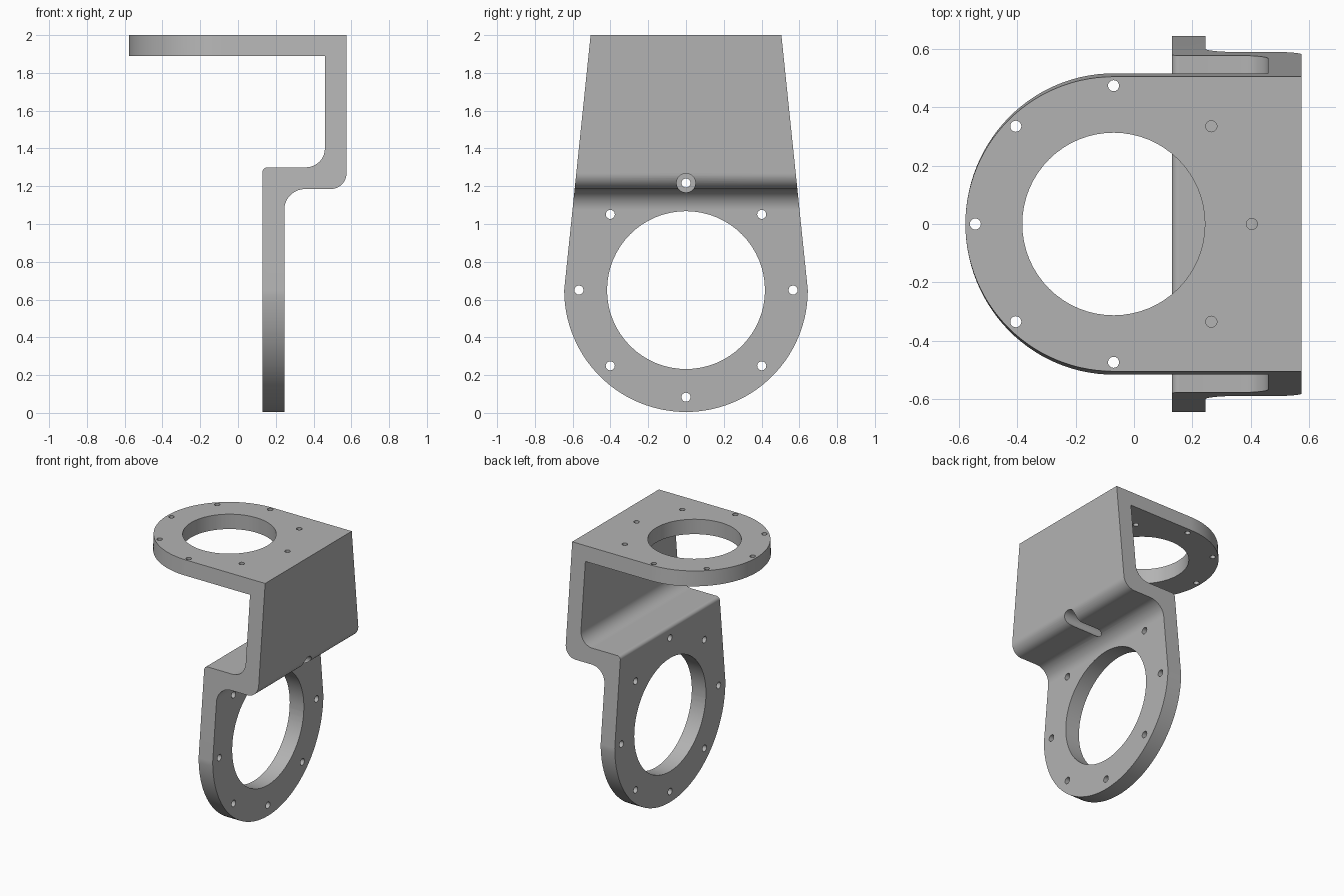
import bpy, bmesh
from math import sin, cos, pi, sqrt
from mathutils import Matrix, Vector

old = bpy.data.objects.get("Cube")
if old:
    bpy.data.objects.remove(old)

# Main dimensions
DISC_Z, DISC_R = 0.65, 0.645       # lower round flange
ARC_X, ARC_R = -0.07, 0.508        # rounded nose of the top plate
STEPS = 28

grey = bpy.data.materials.new("grey metal")
grey.use_nodes = True
colour = (0.45, 0.45, 0.45, 1)
grey.diffuse_color = colour
grey.node_tree.nodes["Principled BSDF"].inputs["Base Color"].default_value = colour


def half_width(x, z):
    """Half width of the bracket at a point of its side profile."""
    if z < DISC_Z:
        return sqrt(max(0, DISC_R ** 2 - (z - DISC_Z) ** 2))
    w = DISC_R - 0.14 * (z - DISC_Z) / (2 - DISC_Z)
    if x < ARC_X:
        w *= sqrt(max(0, 1 - ((x - ARC_X) / ARC_R) ** 2))
    return w


def arc(cx, cz, r, start, end, n=10):
    angles = [start + (end - start) * i / n for i in range(n + 1)]
    return [(cx + r * cos(a), cz + r * sin(a)) for a in angles]


# Side profile as matching points on the two skins of the sheet
pairs = []
for i in range(STEPS + 1):
    z = DISC_Z - DISC_R * cos(pi / 2 * i / STEPS)
    pairs.append(((0.245, z), (0.13, z)))
pairs += zip(arc(0.355, 1.075, 0.11, pi, pi / 2), arc(0.155, 1.275, 0.025, pi, pi / 2))
pairs += zip(arc(0.49, 1.27, 0.085, -pi / 2, 0), arc(0.36, 1.40, 0.10, -pi / 2, 0))
pairs.append(((0.575, 2), (0.46, 1.89)))
for i in range(STEPS + 1):
    x = ARC_X - ARC_R * sin(pi / 2 * i / STEPS)
    pairs.append(((x, 2), (x, 1.89)))

# Bracket body: a loft of four-cornered sections along the profile
bm = bmesh.new()
sections = []
for a, b in pairs:
    sections.append([bm.verts.new((x, s * half_width(x, z), z))
                     for (x, z), s in ((a, -1), (a, 1), (b, 1), (b, -1))])
for p, q in zip(sections, sections[1:]):
    for i in range(4):
        j = (i + 1) % 4
        bm.faces.new((p[i], p[j], q[j], q[i]))
bm.faces.new(sections[0])
bm.faces.new(sections[-1])
bmesh.ops.remove_doubles(bm, verts=bm.verts, dist=1e-4)
bmesh.ops.dissolve_degenerate(bm, dist=1e-5, edges=bm.edges)
bmesh.ops.recalc_face_normals(bm, faces=bm.faces)
mesh = bpy.data.meshes.new("bracket")
bm.to_mesh(mesh)
bm.free()
mesh.materials.append(grey)
bracket = bpy.data.objects.new("bracket", mesh)
bpy.context.collection.objects.link(bracket)


def cut(name, rods):
    """Cut a set of separate rods (centre, axis, radius, length) from the bracket."""
    cb = bmesh.new()
    for centre, axis, r, length in rods:
        turn = Vector((0, 0, 1)).rotation_difference(Vector(axis)).to_matrix().to_4x4()
        bmesh.ops.create_cone(cb, cap_ends=True, segments=64 if r > 0.1 else 24,
                              radius1=r, radius2=r, depth=length,
                              matrix=Matrix.Translation(centre) @ turn)
    me = bpy.data.meshes.new(name)
    cb.to_mesh(me)
    cb.free()
    me.materials.append(grey)
    cutter = bpy.data.objects.new(name, me)
    cutter.hide_render = True
    bpy.context.collection.objects.link(cutter)
    mod = bracket.modifiers.new(name, 'BOOLEAN')
    mod.operation, mod.solver, mod.object = 'DIFFERENCE', 'EXACT', cutter
    bpy.ops.object.modifier_apply(modifier=name)
    bpy.data.objects.remove(cutter)


bpy.context.view_layer.objects.active = bracket
bracket.select_set(True)

# Bores and bolt circles of both flanges
X, Z = (1, 0, 0), (0, 0, 1)
lower = [((0.19, 0, DISC_Z), X, 0.418, 0.4)]
upper = [((ARC_X, 0, 1.95), Z, 0.313, 0.3)]
for k in range(8):
    c, s = cos(k * pi / 4), sin(k * pi / 4)
    if k != 2:
        lower.append(((0.19, 0.567 * c, DISC_Z + 0.567 * s), X, 0.024, 0.3))
    upper.append(((ARC_X + 0.474 * c, 0.474 * s, 1.95), Z, 0.019, 0.3))
cut("lower_holes", lower)
cut("upper_holes", upper)

# Topmost lower bolt: through hole plus a wide tool groove under the step
bolt_z = DISC_Z + 0.567
cut("tool_groove", [((0.545, 0, bolt_z), X, 0.05, 0.6)])
cut("step_hole", [((0.2, 0, bolt_z), X, 0.024, 0.4)])

# Smooth fillets and rims with crisp flat faces
bpy.ops.object.shade_smooth_by_angle(angle=pi / 6)
weighted = bracket.modifiers.new("flat_face_normals", 'WEIGHTED_NORMAL')
weighted.keep_sharp = True
